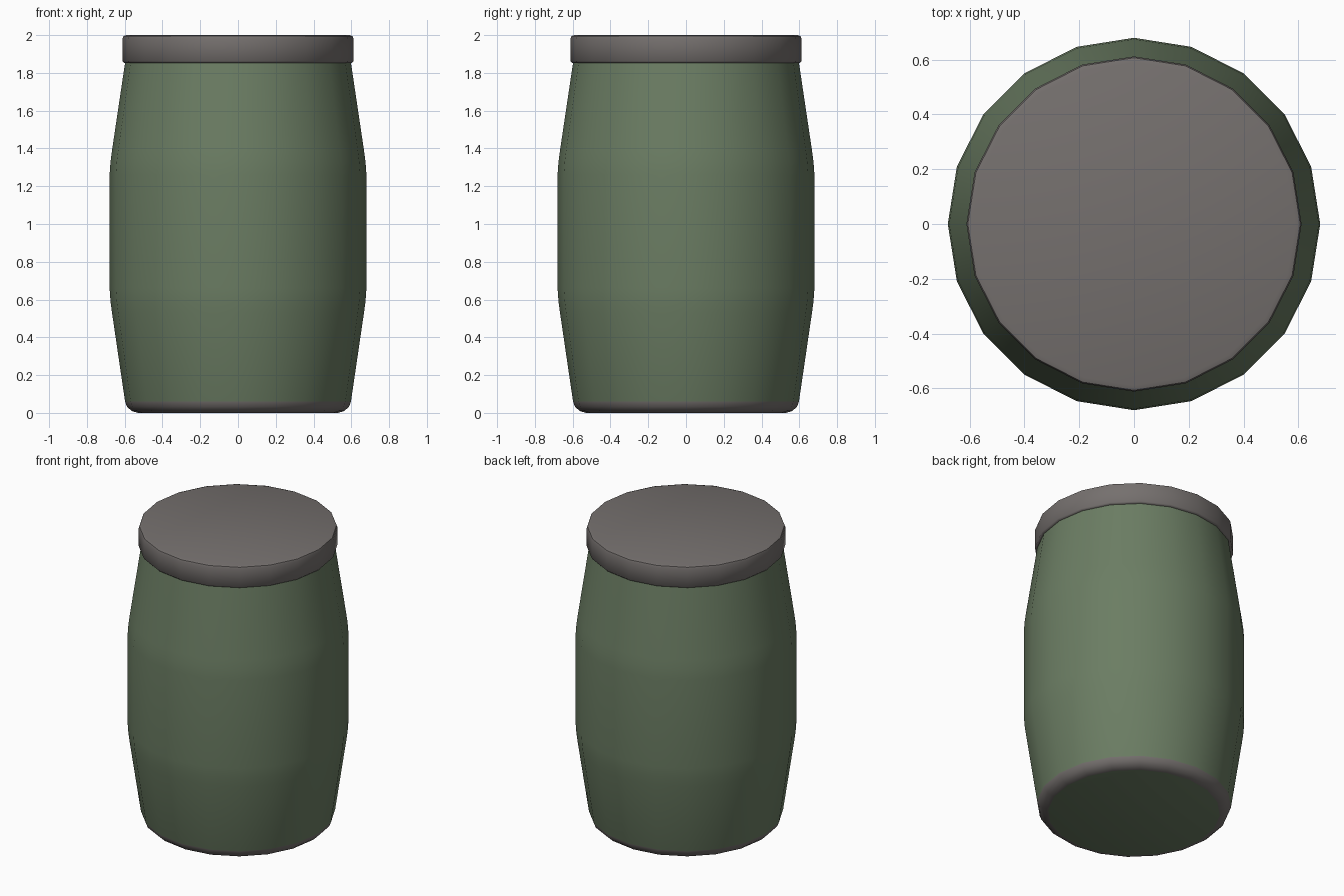
import bpy, bmesh, math

if "Cube" in bpy.data.objects:
    bpy.data.objects.remove(bpy.data.objects["Cube"])

SIDES = 20


def material(name, rgb):
    m = bpy.data.materials.new(name)
    m.diffuse_color = (*rgb, 1)
    m.use_nodes = True
    m.node_tree.nodes["Principled BSDF"].inputs["Base Color"].default_value = m.diffuse_color
    return m


green = material("drum_green", (0.147, 0.205, 0.125))
grey = material("warm_grey", (0.178, 0.162, 0.156))


def lathe(name, profile, mats, pick=lambda c, n: 0, angle=50):
    """Spin a (radius, z) profile into a closed solid with flat caps."""
    bm = bmesh.new()
    rings = [[bm.verts.new((r * math.cos(2 * math.pi * i / SIDES),
                            r * math.sin(2 * math.pi * i / SIDES), z))
              for i in range(SIDES)] for r, z in profile]
    for a, b in zip(rings, rings[1:]):
        for i in range(SIDES):
            j = (i + 1) % SIDES
            bm.faces.new((a[i], a[j], b[j], b[i]))
    bm.faces.new(rings[0][::-1])
    bm.faces.new(rings[-1])
    bm.normal_update()
    for f in bm.faces:
        f.material_index = pick(f.calc_center_median(), f.normal)
    me = bpy.data.meshes.new(name)
    bm.to_mesh(me)
    bm.free()
    for m in mats:
        me.materials.append(m)
    ob = bpy.data.objects.new(name, me)
    bpy.context.collection.objects.link(ob)
    bpy.context.view_layer.objects.active = ob
    ob.select_set(True)
    bpy.ops.object.shade_smooth_by_angle(angle=math.radians(angle))
    ob.select_set(False)
    return ob


# Bulging body: green, with a grey rounded rim around the green underside
lathe("barrel_body",
      [(0.53, 0), (0.563, 0.01), (0.588, 0.033), (0.598, 0.06),
       (0.667, 0.53), (0.675, 0.59), (0.68, 0.66),
       (0.68, 1.26), (0.675, 1.33), (0.667, 1.39), (0.597, 1.86)],
      [green, grey],
      lambda c, n: 1 if c.z < 0.05 and n.z > -0.99 else 0)

# Flat grey lid with a softened edge
lathe("barrel_lid",
      [(0.603, 1.853), (0.612, 1.862), (0.612, 1.98), (0.607, 1.994), (0.59, 2.0)],
      [grey])
